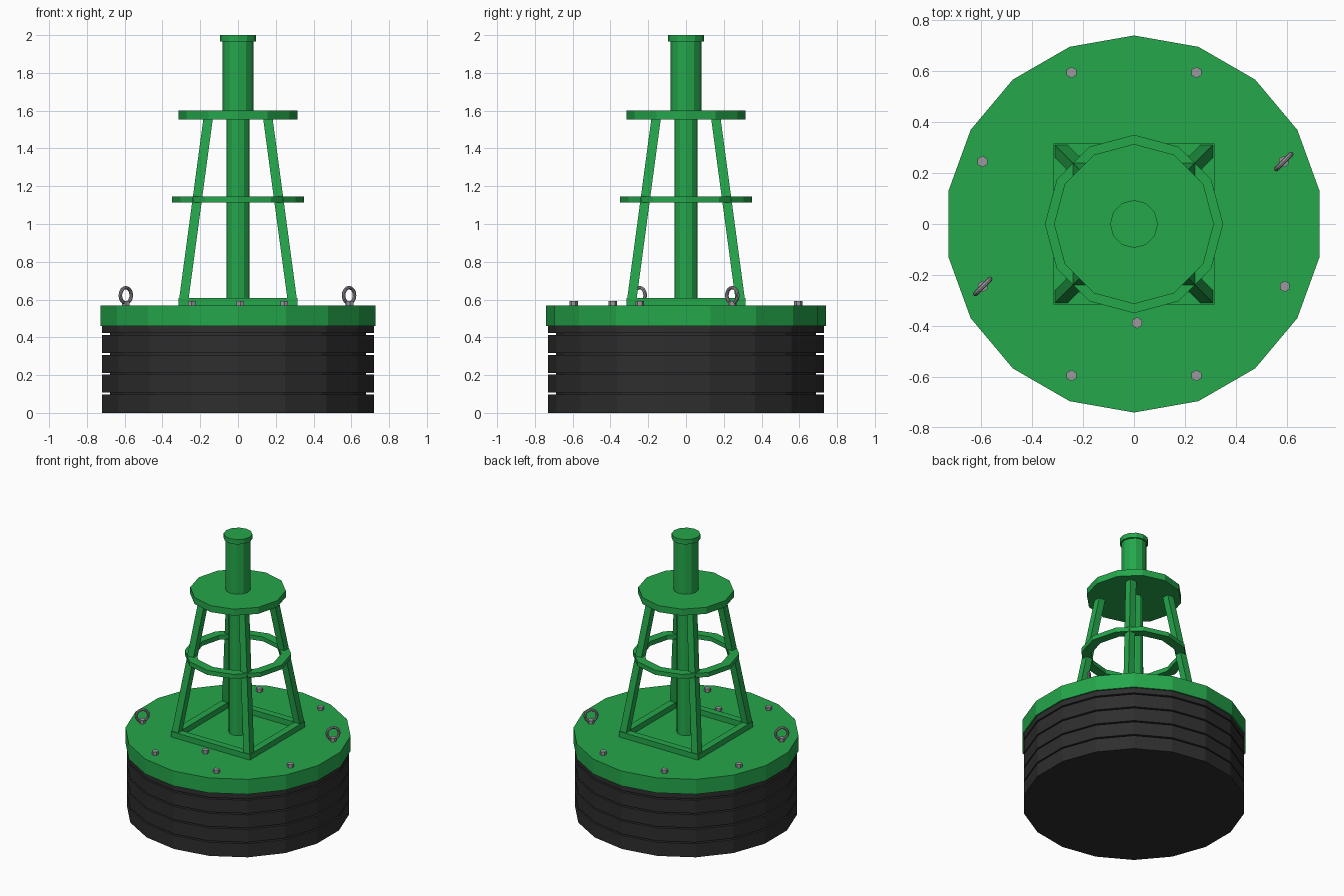
import bpy, bmesh, math
from mathutils import Matrix, Vector

if "Cube" in bpy.data.objects:
    bpy.data.objects.remove(bpy.data.objects["Cube"])


def material(name, rgb):
    m = bpy.data.materials.new(name)
    m.diffuse_color = (*rgb, 1)
    m.use_nodes = True
    m.node_tree.nodes["Principled BSDF"].inputs["Base Color"].default_value = m.diffuse_color
    return m


GREEN = material("green paint", (0.018, 0.385, 0.07))
BLACK = material("black rubber", (0.027, 0.027, 0.027))
GREY = material("grey metal", (0.32, 0.32, 0.34))


def finish(name, bm, mat):
    bmesh.ops.recalc_face_normals(bm, faces=bm.faces)
    me = bpy.data.meshes.new(name)
    bm.to_mesh(me)
    bm.free()
    me.materials.append(mat)
    ob = bpy.data.objects.new(name, me)
    bpy.context.collection.objects.link(ob)
    return ob


def lathe(name, profile, sides, mat, center=(0, 0), closed=False):
    """Revolve (radius, z) points; one corner always points to +y."""
    bm = bmesh.new()
    rings = []
    for r, z in profile:
        ring = []
        for i in range(sides):
            a = math.pi / 2 + 2 * math.pi * i / sides
            ring.append(bm.verts.new((center[0] + r * math.cos(a), center[1] + r * math.sin(a), z)))
        rings.append(ring)
    pairs = list(zip(rings, rings[1:]))
    if closed:
        pairs.append((rings[-1], rings[0]))
    else:
        bm.faces.new(rings[0])
        bm.faces.new(rings[-1])
    for a, b in pairs:
        for i in range(sides):
            j = (i + 1) % sides
            bm.faces.new((a[i], a[j], b[j], b[i]))
    return finish(name, bm, mat)


def square_prism(name, levels, mat):
    """Loft between two squares given as (x0, x1, y0, y1, z)."""
    bm = bmesh.new()
    lo, hi = [[bm.verts.new((x, y, z)) for x, y in ((x0, y0), (x1, y0), (x1, y1), (x0, y1))]
              for x0, x1, y0, y1, z in levels]
    bm.faces.new(lo)
    bm.faces.new(hi)
    for i in range(4):
        j = (i + 1) % 4
        bm.faces.new((lo[i], lo[j], hi[j], hi[i]))
    return finish(name, bm, mat)


# Grooved rubber float
R, GROOVE = 0.73, 0.687
profile = [(R, 0)]
for z in (0.103, 0.207, 0.312, 0.417):
    profile += [(R, z - 0.005), (GROOVE, z - 0.005), (GROOVE, z + 0.005), (R, z + 0.005)]
profile.append((R, 0.461))
lathe("float", profile, 18, BLACK)

# Deck
lathe("deck", [(0.74, 0.46), (0.74, 0.568)], 18, GREEN)

# Square base frame
O, W, Z0, Z1 = 0.316, 0.05, 0.566, 0.608
for s, side in ((1, "back"), (-1, "front")):
    y = sorted((s * O, s * (O - W)))
    square_prism("base_beam_" + side, [(-O, O, *y, Z0), (-O, O, *y, Z1)], GREEN)
for s, side in ((1, "right"), (-1, "left")):
    x = sorted((s * O, s * (O - W)))
    i = O - W
    square_prism("base_beam_" + side, [(*x, -i, i, Z0), (*x, -i, i, Z1)], GREEN)

# Four leaning legs
for sx in (1, -1):
    for sy in (1, -1):
        levels = []
        for outer, z in ((O, 0.57), (0.183, 1.56)):
            levels.append((*sorted((sx * outer, sx * (outer - W))),
                           *sorted((sy * outer, sy * (outer - W))), z))
        square_prism("leg", levels, GREEN)

# Ring, platform and central mast
lathe("middle_ring", [(0.35, 1.113), (0.35, 1.145), (0.285, 1.145), (0.285, 1.113)], 12, GREEN, closed=True)
lathe("platform", [(0.314, 1.553), (0.314, 1.6)], 12, GREEN)
lathe("lower_mast", [(0.061, 0.56), (0.061, 1.56)], 12, GREEN)
lathe("upper_mast", [(0.083, 1.598), (0.083, 1.97)], 12, GREEN)
lathe("mast_cap", [(0.094, 1.965), (0.094, 2.0)], 12, GREEN)

# Deck bolts
A, B = 0.595, 0.245
EYES = [(0.588, B), (-0.594, -B)]
for c in [(B, A), (-B, A), (-A, B), (0.592, -B), (B, -A), (-B, -A), (0.012, -0.388)] + EYES:
    lathe("bolt", [(0.022, 0.56), (0.022, 0.592)], 6, GREY, c)

# Lifting eyes, standing on their bolts and turned diagonally
for x, y in EYES:
    bpy.ops.mesh.primitive_torus_add(major_radius=0.041, minor_radius=0.0095, major_segments=16,
                                     minor_segments=8, location=(x, y, 0.622),
                                     rotation=(math.pi / 2, 0, math.pi / 4))
    eye = bpy.context.object
    eye.name = "lifting_eye"
    eye.data.materials.append(GREY)
